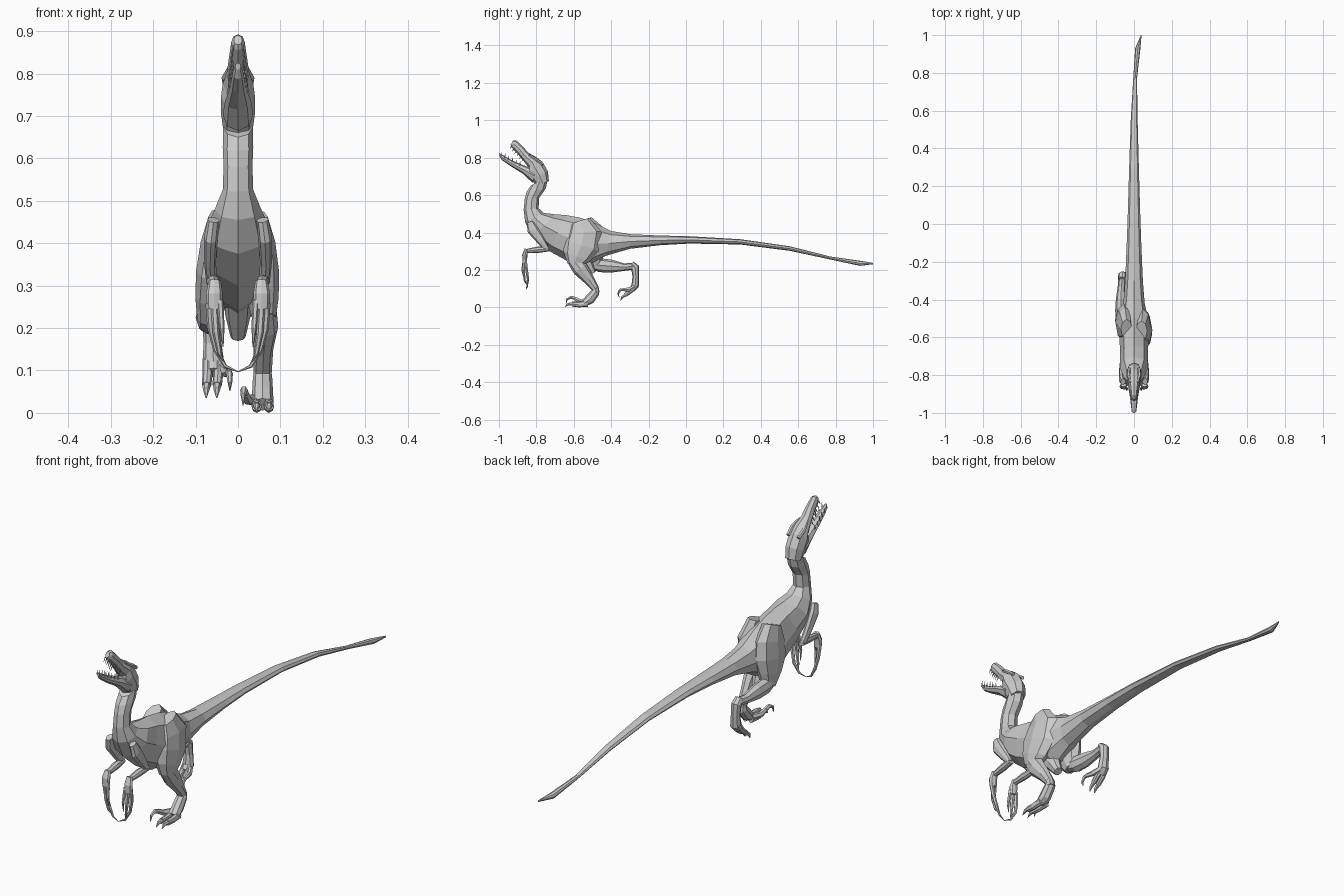
import bpy, bmesh, math
from mathutils import Vector


def build(name, rings):
    """Skin a list of vertex rings, cap both ends, flat shaded."""
    bm = bmesh.new()
    vs = [[bm.verts.new(p) for p in r] for r in rings]
    n = len(vs[0])
    for a, b in zip(vs, vs[1:]):
        for i in range(n):
            j = (i + 1) % n
            bm.faces.new((a[i], a[j], b[j], b[i]))
    bm.faces.new(vs[0])
    bm.faces.new(vs[-1])
    bmesh.ops.recalc_face_normals(bm, faces=bm.faces)
    me = bpy.data.meshes.new(name)
    bm.to_mesh(me)
    bm.free()
    ob = bpy.data.objects.new(name, me)
    bpy.context.collection.objects.link(ob)
    return ob


def ring(c, side, up, n):
    return [c + side * math.cos(2 * math.pi * i / n) + up * math.sin(2 * math.pi * i / n)
            for i in range(n)]


def profile(name, secs, n=8):
    """Sections given as top y, top z, bottom y, bottom z, half width, x."""
    rings = []
    for ty, tz, by, bz, w, x in secs:
        t, b = Vector((x, ty, tz)), Vector((x, by, bz))
        rings.append(ring((t + b) / 2, Vector((w, 0, 0)), (t - b) / 2, n))
    return build(name, rings)


def tube(name, pts, n=8):
    """Path points given as x, y, z, half width sideways, half depth."""
    ps = [Vector(p[:3]) for p in pts]
    rings = []
    for i, p in enumerate(pts):
        t = (ps[min(i + 1, len(ps) - 1)] - ps[max(i - 1, 0)]).normalized()
        side = (Vector((1, 0, 0)) - t * t.x).normalized()
        rings.append(ring(ps[i], side * p[3], t.cross(side) * p[4], n))
    return build(name, rings)


def digit(name, pts, r, n=6):
    """Finger, toe or claw tapering along its path."""
    k = len(pts)
    tube(name, [(*p, r * (1 - 0.88 * (i / (k - 1)) ** 2), r * (1 - 0.88 * (i / (k - 1)) ** 2))
                for i, p in enumerate(pts)], n)


# neck and torso
profile("torso", [
    (-.735, .70, -.83, .65, .035, 0), (-.75, .635, -.852, .618, .036, 0),
    (-.785, .585, -.862, .58, .034, 0), (-.788, .53, -.868, .522, .036, 0),
    (-.76, .505, -.86, .455, .055, 0), (-.70, .497, -.82, .375, .075, 0),
    (-.64, .493, -.73, .30, .073, 0), (-.57, .48, -.62, .24, .078, 0),
    (-.50, .457, -.52, .225, .075, 0), (-.40, .408, -.43, .275, .056, 0),
    (-.30, .391, -.30, .313, .047, 0)])

# tail, ending in a twisted blade
profile("tail", [
    (-.30, .391, -.30, .313, .047, 0), (-.14, .384, -.14, .332, .04, 0),
    (.02, .38, .02, .341, .034, 0), (.29, .364, .29, .336, .026, 0),
    (.556, .326, .556, .302, .018, .001), (.77, .272, .77, .256, .010, .006),
    (.93, .249, .93, .222, .014, .020), (1.0, .238, 1.0, .23, .002, .038)])

# pubic keel between the legs
tube("pelvis_keel", [(0, -.56, .29, .034, .06), (0, -.53, .23, .03, .035), (0, -.50, .18, .018, .02)])

# skull and upper jaw
profile("skull", [
    (-.733, .675, -.80, .65, .034, 0), (-.738, .727, -.83, .685, .040, 0),
    (-.768, .778, -.848, .715, .040, 0), (-.80, .803, -.842, .748, .036, 0),
    (-.845, .828, -.868, .782, .026, 0), (-.872, .86, -.90, .82, .021, 0),
    (-.908, .893, -.933, .855, .016, 0), (-.925, .891, -.938, .868, .010, 0)])

# lower jaw
profile("lower_jaw", [
    (-.80, .74, -.82, .665, .036, 0), (-.85, .752, -.873, .715, .031, 0),
    (-.925, .783, -.938, .755, .019, 0), (-.982, .815, -.984, .787, .013, 0),
    (-1.0, .826, -.997, .808, .007, 0)])

# brows, teeth
for s, tag in ((1, "right"), (-1, "left")):
    tube("brow_" + tag, [(s * .026, -.765, .765, .008, .008), (s * .029, -.80, .79, .010, .009),
                         (s * .02, -.84, .815, .005, .005)], 6)
    for i in range(6):
        f = i / 5
        w = s * (.022 - .010 * f)
        y, z = -.868 - .062 * f, .79 + .070 * f
        tube("upper_tooth_" + tag, [(w, y, z + .006, .003, .004), (w, y - .012, z - .012, .0006, .0006)], 4)
        y, z = -.89 - .10 * f, .758 + .052 * f
        tube("lower_tooth_" + tag, [(w, y, z, .003, .004), (w, y + .004, z + .022, .0006, .0006)], 4)

# arms and hands
for s, tag in ((1, "right"), (-1, "left")):
    tube("upper_arm_" + tag, [(s * .058, -.835, .455, .014, .018), (s * .064, -.82, .415, .016, .030),
                              (s * .066, -.775, .355, .014, .022), (s * .062, -.742, .308, .013, .014)])
    tube("forearm_" + tag, [(s * .062, -.735, .312, .014, .013), (s * .058, -.79, .308, .016, .017),
                            (s * .055, -.858, .300, .012, .011)])
    tube("palm_" + tag, [(s * .055, -.852, .312, .014, .010), (s * .056, -.862, .28, .020, .014),
                         (s * .056, -.862, .245, .018, .012)])
    digit("outer_finger_" + tag, [(s * .068, -.86, .26), (s * .064, -.852, .20), (s * .052, -.845, .15),
                                  (s * .03, -.85, .11), (0, -.855, .097)], .009)
    digit("middle_finger_" + tag, [(s * .056, -.865, .26), (s * .052, -.868, .19),
                                   (s * .043, -.862, .14), (s * .032, -.85, .118)], .009)
    digit("inner_finger_" + tag, [(s * .042, -.865, .265), (s * .038, -.875, .20),
                                  (s * .035, -.868, .155)], .008)

# standing right leg
tube("right_thigh", [(.04, -.565, .46, .03, .055), (.048, -.545, .40, .040, .095),
                     (.053, -.56, .33, .044, .100), (.058, -.585, .27, .038, .075),
                     (.062, -.60, .225, .028, .035)])
tube("right_shin", [(.062, -.60, .25, .028, .035), (.064, -.565, .205, .031, .042),
                    (.06, -.52, .15, .023, .030), (.058, -.485, .10, .022, .020),
                    (.058, -.475, .075, .020, .014)])
tube("right_foot", [(.058, -.478, .105, .020, .014), (.058, -.485, .08, .023, .024),
                    (.058, -.515, .043, .025, .027), (.058, -.545, .02, .026, .018)])
for x in (.044, .073):
    tube("right_toe", [(x - .001, -.525, .02, .012, .018), (x, -.575, .015, .012, .015),
                       (x, -.61, .017, .012, .013)], 8)
    digit("right_toe_claw", [(x, -.605, .018), (x, -.63, .017), (x, -.648, .003)], .010)
tube("right_inner_toe", [(.04, -.53, .03, .012, .014), (.022, -.565, .032, .011, .013),
                         (.016, -.592, .046, .010, .011)], 6)
digit("right_sickle_claw", [(.016, -.588, .046), (.014, -.615, .054), (.012, -.637, .042),
                            (.012, -.642, .018)], .010)

# lifted left leg
tube("left_thigh", [(-.04, -.555, .46, .03, .055), (-.048, -.53, .40, .040, .095),
                    (-.055, -.52, .33, .044, .100), (-.063, -.505, .27, .038, .070),
                    (-.068, -.49, .215, .028, .035)])
tube("left_shin", [(-.068, -.52, .235, .024, .024), (-.07, -.46, .225, .030, .037),
                   (-.07, -.40, .220, .026, .035), (-.066, -.33, .215, .020, .020),
                   (-.062, -.275, .220, .020, .018)])
tube("left_foot", [(-.062, -.29, .235, .018, .014), (-.062, -.272, .215, .022, .022),
                   (-.060, -.268, .165, .021, .018), (-.058, -.272, .115, .026, .020),
                   (-.058, -.29, .095, .024, .016)])
for x in (-.047, -.072):
    tube("left_toe", [(x, -.268, .125, .011, .015), (x, -.295, .09, .012, .014),
                      (x - .002, -.325, .065, .011, .011)], 8)
    digit("left_toe_claw", [(x - .002, -.32, .068), (x - .003, -.342, .054), (x - .003, -.35, .035)], .010)
tube("left_inner_toe", [(-.045, -.275, .11, .011, .013), (-.028, -.305, .095, .010, .012),
                        (-.022, -.333, .095, .009, .010)], 6)
digit("left_sickle_claw", [(-.022, -.328, .096), (-.02, -.352, .093), (-.019, -.364, .072),
                           (-.019, -.356, .052)], .009)
